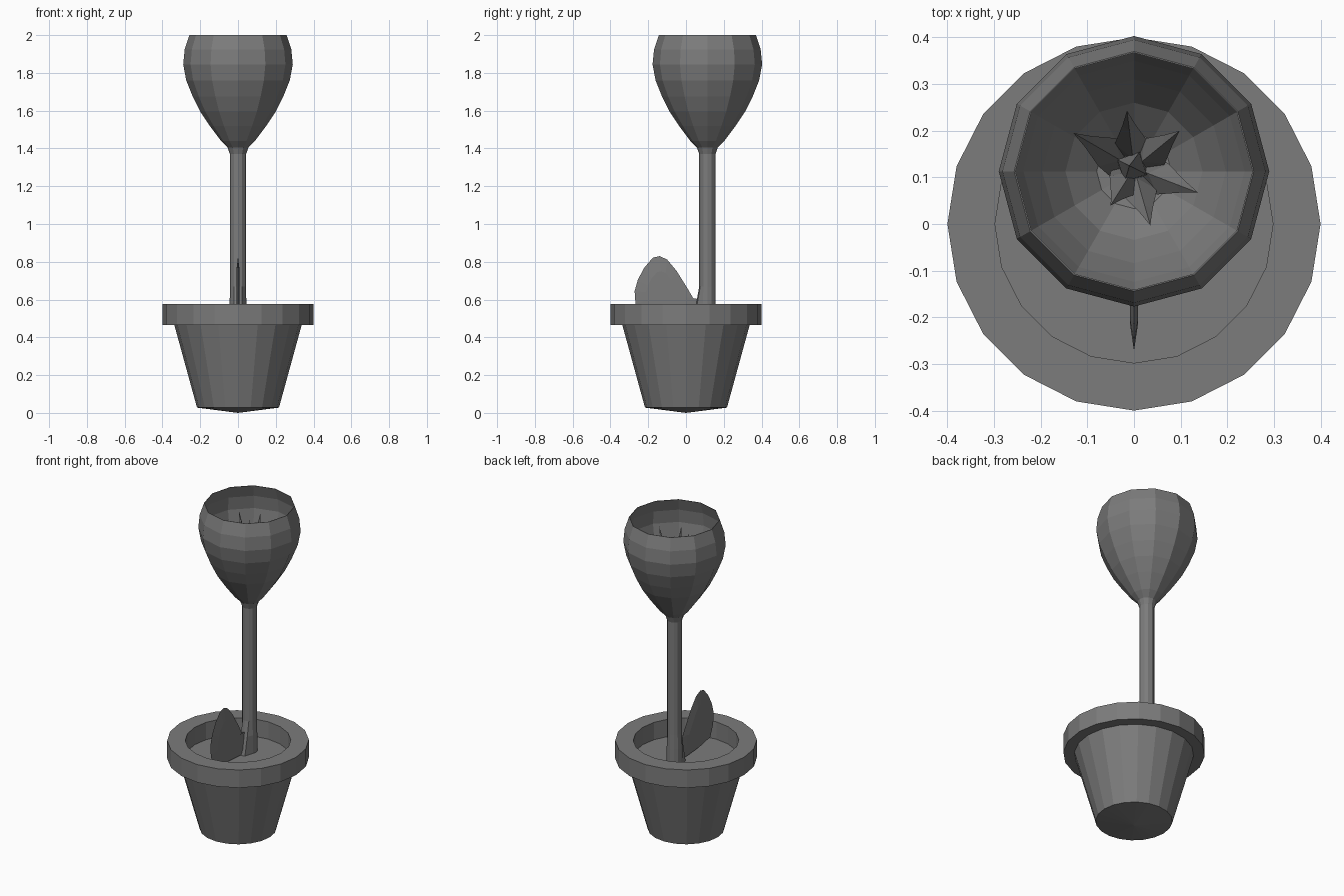
import bpy, bmesh, math
from mathutils import Vector

if "Cube" in bpy.data.objects:
    bpy.data.objects.remove(bpy.data.objects["Cube"])

GREY = bpy.data.materials.new("dark_grey")
GREY.diffuse_color = (0.2, 0.2, 0.2, 1)
GREY.use_nodes = True
GREY.node_tree.nodes["Principled BSDF"].inputs["Base Color"].default_value = GREY.diffuse_color


def finish(bm, name):
    bmesh.ops.recalc_face_normals(bm, faces=bm.faces)
    mesh = bpy.data.meshes.new(name)
    bm.to_mesh(mesh)
    bm.free()
    mesh.materials.append(GREY)
    obj = bpy.data.objects.new(name, mesh)
    bpy.context.collection.objects.link(obj)
    return obj


def bridge(bm, a, b):
    n = max(len(a), len(b))
    for i in range(n):
        j = (i + 1) % n
        if len(a) == 1:
            bm.faces.new((a[0], b[i], b[j]))
        elif len(b) == 1:
            bm.faces.new((a[i], a[j], b[0]))
        else:
            bm.faces.new((a[i], a[j], b[j], b[i]))


def lathe(name, profile, sides, y=0.0):
    """Revolve (radius, z) points; zero radius closes to a pole."""
    bm = bmesh.new()
    rings = []
    for r, z in profile:
        count = sides if r > 0 else 1
        rings.append([bm.verts.new((r * math.cos(math.tau * i / sides),
                                    y + r * math.sin(math.tau * i / sides), z))
                      for i in range(count)])
    for a, b in zip(rings, rings[1:]):
        bridge(bm, a, b)
    return finish(bm, name)


FLOWER_Y = 0.113

# Pot with overhanging rim, closed by the sunken soil
lathe("pot_and_soil", [(0, 0), (0.217, 0.028), (0.337, 0.465), (0.4, 0.465), (0.4, 0.576),
                       (0.298, 0.576), (0.298, 0.468), (0, 0.468)], 20)

# Stem, its foot spreading forward to the leaf
stem = lathe("stem", [(0, 0.46), (0.044, 0.46), (0.044, 0.58), (0.043, 0.67),
                      (0.043, 1.38), (0, 1.40)], 12, FLOWER_Y)
for v in stem.data.vertices:
    if v.co.z < 0.6 and v.co.y < FLOWER_Y - 0.03:
        v.co.y -= 0.015 if v.co.z > 0.5 else 0.04

# Flower cup, outer wall then inner wall
outer = [(0.043, 1.37), (0.055, 1.405), (0.09, 1.44), (0.15, 1.52), (0.2, 1.595),
         (0.24, 1.675), (0.274, 1.76), (0.29, 1.845), (0.282, 1.925), (0.257, 2.0)]
inner = [(r - 0.003, z) for r, z in reversed(outer[3:])]
lathe("flower_cup", outer + inner + [(0.08, 1.46), (0, 1.45)], 12, FLOWER_Y)

# Pointed stamens spreading from the heart of the flower
tips = [(-0.13, 0.195), (-0.015, 0.243), (0.098, 0.2), (0.138, 0.067),
        (0.035, -0.003), (-0.05, 0.04), (-0.01, 0.125)]
bm = bmesh.new()
heart = Vector((0, 0.12, 0))
for x, y in tips:
    flat = Vector((x, y, 0)) - heart
    start = math.atan2(flat.y, flat.x)
    rings = []
    for reach, z, r in ((0.1, 1.46, 0.045), (0.45, 1.67, 0.035), (0.75, 1.79, 0.014)):
        c = heart + flat * reach + Vector((0, 0, z))
        rings.append([bm.verts.new(c + Vector((r * math.cos(start + k * math.pi / 2),
                                               r * math.sin(start + k * math.pi / 2), 0)))
                      for k in range(4)])
    bm.faces.new(rings[0])
    rings.append([bm.verts.new((x, y, 1.895))])
    for a, b in zip(rings, rings[1:]):
        bridge(bm, a, b)
finish(bm, "stamens")

# Upright leaf: sharp outline with slightly raised faces on both sides
outline = [(0.085, 0.47), (0.085, 0.6), (0.05, 0.588), (0.0, 0.672),
           (-0.05, 0.752), (-0.1, 0.812), (-0.14, 0.83), (-0.175, 0.822), (-0.22, 0.77),
           (-0.255, 0.705), (-0.272, 0.645), (-0.267, 0.575), (-0.24, 0.505),
           (-0.15, 0.485), (-0.03, 0.475)]
bm = bmesh.new()
edge = [bm.verts.new((0, y, z)) for y, z in outline]
cy, cz = -0.12, 0.63
for side in (-1, 1):
    face = [bm.verts.new((side * 0.009, cy + (y - cy) * 0.6, cz + (z - cz) * 0.6))
            for y, z in outline]
    bridge(bm, edge, face)
    bm.faces.new(face)
finish(bm, "leaf")
